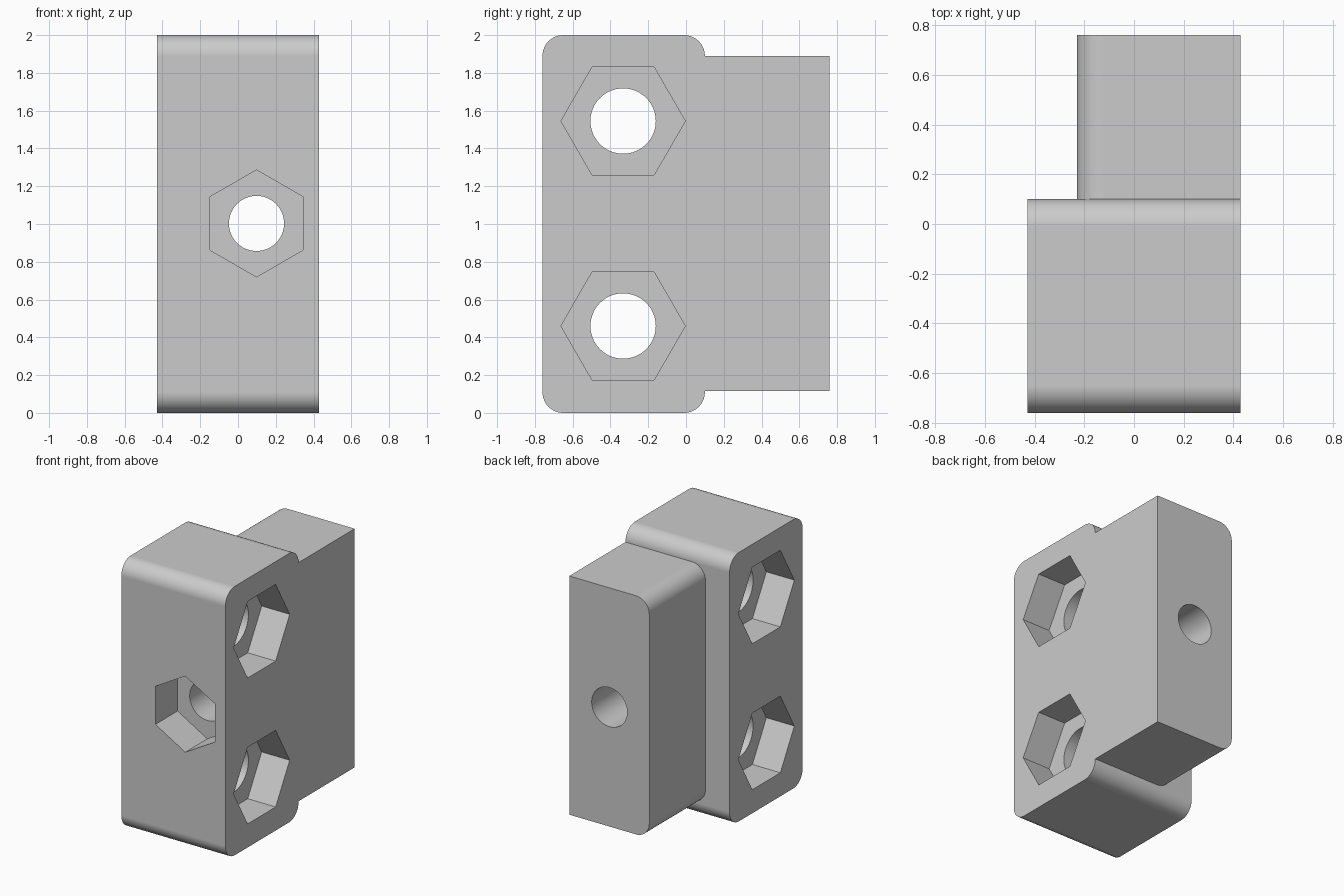
import bpy, bmesh
from math import pi, sin, cos, radians

cube = bpy.data.objects.get("Cube")
if cube:
    bpy.data.objects.remove(cube, do_unlink=True)

grey = bpy.data.materials.new("plain grey")
grey.use_nodes = True
colour = (0.6, 0.6, 0.6, 1)
grey.diffuse_color = colour
grey.node_tree.nodes["Principled BSDF"].inputs["Base Color"].default_value = colour


def prism(name, profile, axis, start, end):
    """Extrude a (horizontal, z) profile along the x or y axis."""
    bm = bmesh.new()
    place = (lambda h, z: (start, h, z)) if axis == "x" else (lambda h, z: (h, start, z))
    face = bm.faces.new([bm.verts.new(place(h, z)) for h, z in profile])
    moved = bmesh.ops.extrude_face_region(bm, geom=[face])["geom"]
    for v in moved:
        if isinstance(v, bmesh.types.BMVert):
            setattr(v.co, axis, end)
    bmesh.ops.recalc_face_normals(bm, faces=bm.faces)
    mesh = bpy.data.meshes.new(name)
    bm.to_mesh(mesh)
    bm.free()
    mesh.materials.append(grey)
    obj = bpy.data.objects.new(name, mesh)
    bpy.context.collection.objects.link(obj)
    return obj


def polygon(h, z, radius, sides, turn=0.0):
    return [(h + radius * cos(turn + 2 * pi * i / sides),
             z + radius * sin(turn + 2 * pi * i / sides)) for i in range(sides)]


def rounded(h0, h1, z0, z1, r, right=True, steps=12):
    """Rectangle with rounded corners; the right-hand pair may stay square."""
    corners = [(h1 - r, z1 - r, 0, right), (h0 + r, z1 - r, 1, True),
               (h0 + r, z0 + r, 2, True), (h1 - r, z0 + r, 3, right)]
    points = []
    for h, z, quarter, is_round in corners:
        if is_round:
            for i in range(steps + 1):
                a = (quarter + i / steps) * pi / 2
                points.append((h + r * cos(a), z + r * sin(a)))
        else:
            points.append((h1, z1 if quarter == 0 else z0))
    return points


def combine(target, tool, operation):
    tool.hide_render = True
    mod = target.modifiers.new("combine", "BOOLEAN")
    mod.operation = operation
    mod.solver = "EXACT"
    mod.object = tool
    bpy.context.view_layer.objects.active = target
    bpy.ops.object.modifier_apply(modifier=mod.name)
    bpy.data.objects.remove(tool, do_unlink=True)


# Main block with the narrower tongue behind it
block = prism("mounting_block", rounded(-0.76, 0.1, 0, 2, 0.11), "x", -0.428, 0.428)
tongue = prism("tongue", rounded(-0.23, 0.428, 0.115, 1.89, 0.11, right=False), "y", 0.03, 0.76)
combine(block, tongue, "UNION")

# Sideways bolt holes with a hexagonal pocket at each end
for z in (0.46, 1.545):
    combine(block, prism("bolt_hole", polygon(-0.333, z, 0.173, 64), "x", -1, 1), "DIFFERENCE")
    for side in (-1, 1):
        pocket = prism("nut_pocket", polygon(-0.333, z, 0.329, 6), "x", side * 0.198, side * 0.6)
        combine(block, pocket, "DIFFERENCE")

# Long bore from the front pocket through the tongue
combine(block, prism("bore", polygon(0.098, 1.003, 0.146, 64), "y", -1, 1), "DIFFERENCE")
combine(block, prism("front_pocket", polygon(0.098, 1.003, 0.283, 6, pi / 6), "y", -1, -0.5),
        "DIFFERENCE")

# Smooth curves, crisp edges
bpy.ops.object.select_all(action="DESELECT")
block.select_set(True)
bpy.context.view_layer.objects.active = block
bpy.ops.object.shade_smooth_by_angle(angle=radians(30))
weighted = block.modifiers.new("flat faces stay flat", "WEIGHTED_NORMAL")
weighted.keep_sharp = True
